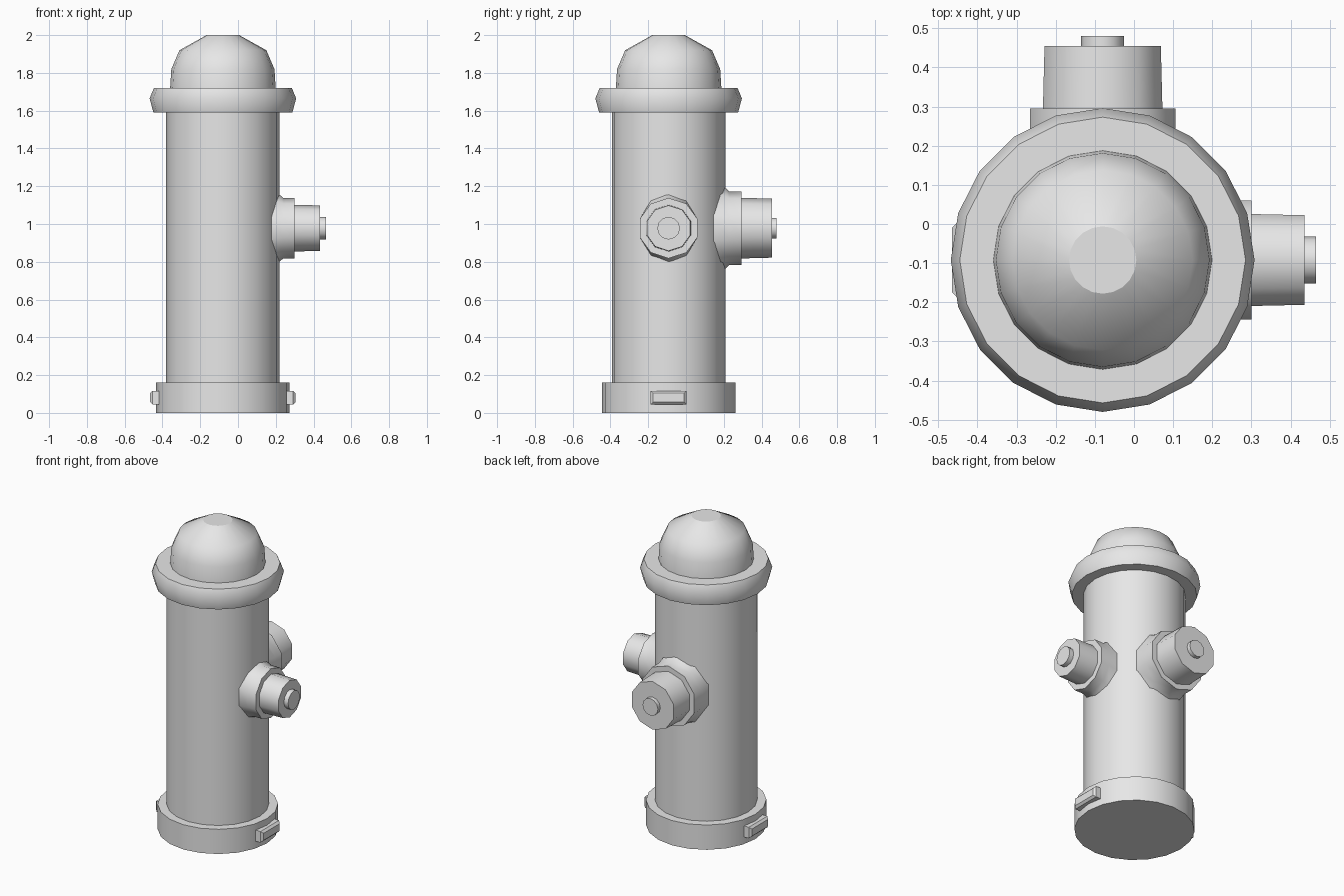
import bpy, bmesh, math
from mathutils import Matrix, Vector

if "Cube" in bpy.data.objects:
    bpy.data.objects.remove(bpy.data.objects["Cube"], do_unlink=True)

AXIS = Vector((-0.08, -0.092, 0))
BODY_R = 0.3

grey = bpy.data.materials.new("plain grey")
grey.use_nodes = True
grey.diffuse_color = (0.8, 0.8, 0.8, 1)
grey.node_tree.nodes["Principled BSDF"].inputs["Base Color"].default_value = (0.8, 0.8, 0.8, 1)


def finish(bm, name, matrix, smooth=True):
    """Turn a bmesh into a placed object with smooth sides and crisp rims."""
    bmesh.ops.transform(bm, matrix=matrix, verts=bm.verts)
    bmesh.ops.recalc_face_normals(bm, faces=bm.faces)
    for f in bm.faces:
        f.smooth = smooth and len(f.verts) == 4
    for e in bm.edges:
        flat = any(not f.smooth for f in e.link_faces)
        e.smooth = not flat and e.calc_face_angle(0) < math.radians(42)
    mesh = bpy.data.meshes.new(name)
    bm.to_mesh(mesh)
    bm.free()
    mesh.materials.append(grey)
    obj = bpy.data.objects.new(name, mesh)
    bpy.context.collection.objects.link(obj)
    return obj


def lathe(profile, sides):
    """Spin (radius, height) points around local z, starting at local +y."""
    bm = bmesh.new()
    rings = []
    for r, h in profile:
        angles = [math.pi / 2 + math.tau * i / sides for i in range(sides)]
        rings.append([bm.verts.new((r * math.cos(a), r * math.sin(a), h)) for a in angles])
    for a, b in zip(rings, rings[1:]):
        for i in range(sides):
            j = (i + 1) % sides
            bm.faces.new((a[i], a[j], b[j], b[i]))
    bm.faces.new(rings[0])
    bm.faces.new(rings[-1])
    return bm, rings


# Upright parts: base, barrel, rim and dome
upright = Matrix.Translation(AXIS)
columns = {
    "base": [(0.353, 0), (0.353, 0.16)],
    "barrel": [(BODY_R, 0.14), (BODY_R, 1.62)],
    "rim": [(0.368, 1.59), (0.388, 1.665), (0.365, 1.72)],
    "dome": [(0.28, 1.71), (0.273, 1.82), (0.23, 1.92), (0.086, 2.0)],
}
for name, profile in columns.items():
    finish(lathe(profile, 20)[0], name, upright)


# Outlets: flared neck hugging the barrel, tapered cap and nut
def outlet(name, turn, neck_r, neck_end, cap_r, cap_end, nut_r, nut_end):
    place = (Matrix.Translation(AXIS + Vector((0, 0, 0.978)))
             @ Matrix.Rotation(turn, 4, 'Z')
             @ Matrix(((0, 0, 1, 0), (1, 0, 0, 0), (0, 1, 0, 0), (0, 0, 0, 1))))
    bm, rings = lathe([(neck_r * 1.15, 0), (neck_r, 0.32), (neck_r, neck_end)], 10)
    for v in rings[0]:
        v.co.x *= 0.85
        v.co.z = math.sqrt(BODY_R ** 2 - v.co.x ** 2) - 0.008
    finish(bm, name + "_neck", place)
    finish(lathe([(cap_r, neck_end - 0.02), (cap_r * 0.97, cap_end)], 10)[0], name + "_cap", place)
    finish(lathe([(nut_r, cap_end - 0.02), (nut_r, nut_end)], 12)[0], name + "_nut", place)


outlet("side_outlet", 0, 0.16, 0.38, 0.124, 0.515, 0.06, 0.545)
outlet("back_outlet", math.pi / 2, 0.195, 0.387, 0.161, 0.547, 0.055, 0.572)

# Chamfered lugs on both sides of the base
for name, side in (("left_lug", 1), ("right_lug", -1)):
    bm = bmesh.new()
    bmesh.ops.create_cube(bm, size=1)
    bmesh.ops.scale(bm, vec=(0.07, 0.19, 0.072), verts=bm.verts)
    outer = [e for e in bm.edges if all(v.co.x * side > 0 for v in e.verts)]
    bmesh.ops.bevel(bm, geom=outer, offset=0.013, segments=1, affect='EDGES')
    finish(bm, name, Matrix.Translation(AXIS + Vector((side * 0.35, 0, 0.081))), smooth=False)
